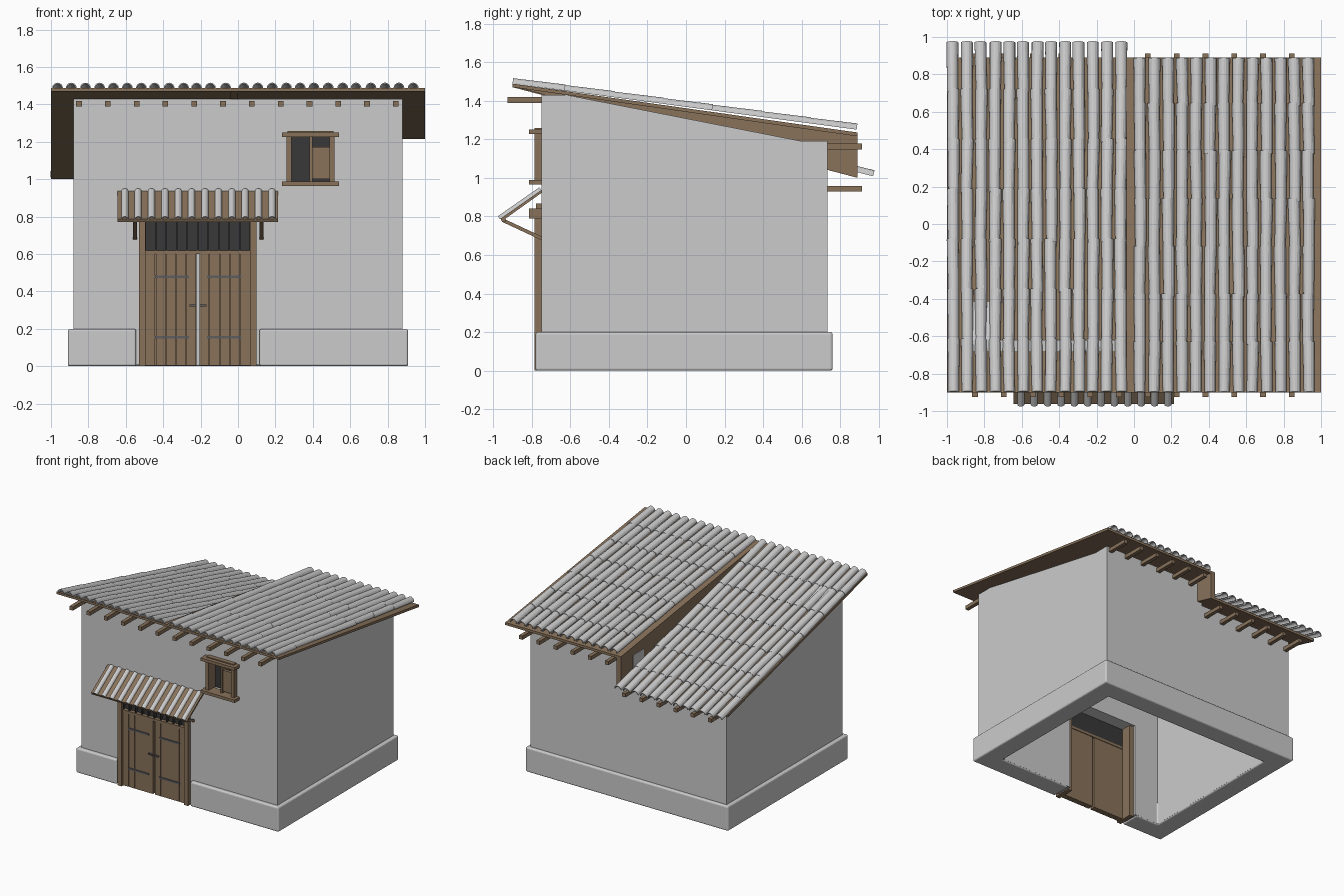
import bpy, bmesh, math, random

if "Cube" in bpy.data.objects:
    bpy.data.objects.remove(bpy.data.objects["Cube"])
random.seed(4)


def material(name, rgb):
    m = bpy.data.materials.new(name)
    m.diffuse_color = (*rgb, 1)
    m.use_nodes = True
    m.node_tree.nodes["Principled BSDF"].inputs["Base Color"].default_value = m.diffuse_color
    return m


WOOD = material("wood", (0.25, 0.17, 0.105))
DARK = material("dark_opening", (0.04, 0.04, 0.04))
IRON = material("iron", (0.11, 0.11, 0.12))


def finish(name, bm, mat=None):
    bmesh.ops.recalc_face_normals(bm, faces=bm.faces)
    me = bpy.data.meshes.new(name)
    bm.to_mesh(me)
    bm.free()
    ob = bpy.data.objects.new(name, me)
    bpy.context.collection.objects.link(ob)
    if mat:
        me.materials.append(mat)
    return ob


def prism(name, pts, axis, a, b, mat=None):
    """Extrude a 2D outline from a to b along x, y or z."""
    place = {"x": lambda p, t: (t, p[0], p[1]),
             "y": lambda p, t: (p[0], t, p[1]),
             "z": lambda p, t: (p[0], p[1], t)}[axis]
    bm = bmesh.new()
    lo = [bm.verts.new(place(p, a)) for p in pts]
    hi = [bm.verts.new(place(p, b)) for p in pts]
    bm.faces.new(lo)
    bm.faces.new(hi)
    for i in range(len(pts)):
        j = (i + 1) % len(pts)
        bm.faces.new((lo[i], lo[j], hi[j], hi[i]))
    return finish(name, bm, mat)


def box(name, x0, x1, y0, y1, z0, z1, mat=None):
    return prism(name, [(x0, y0), (x1, y0), (x1, y1), (x0, y1)], "z", z0, z1, mat)


def tiles(name, xs, start, end, r, count, jitter=0.0, thick=0.006):
    """Rows of overlapping half-round tiles running from start to end, given as (y, z)."""
    bm = bmesh.new()
    dy, dz = end[0] - start[0], end[1] - start[1]
    length = math.hypot(dy, dz)
    ny, nz = -dz / length, dy / length
    if nz < 0:
        ny, nz = -ny, -nz
    n = 8
    for x in xs:
        for k in range(count):
            off = [random.uniform(-jitter, jitter) for _ in range(2)]
            rings = []
            for e in (0, 1):
                t = min((k + e * (1.06 if count > 1 else 1)) / count, 1)
                rad = r * (0.9 + 0.1 * e) if count > 1 else r
                arc = [(rad, math.pi * i / n) for i in range(n + 1)]
                arc += [(rad - thick, math.pi * i / n) for i in range(n, -1, -1)]
                ring = []
                for q, ang in arc:
                    h = q * math.sin(ang)
                    ring.append(bm.verts.new((x + off[e] + q * math.cos(ang),
                                              start[0] + dy * t + ny * h,
                                              start[1] + dz * t + nz * h)))
                rings.append(ring)
            m = len(rings[0])
            for i in range(m):
                j = (i + 1) % m
                bm.faces.new((rings[0][i], rings[0][j], rings[1][j], rings[1][i]))
            for ring in rings:
                for i in range(n):
                    bm.faces.new((ring[i], ring[i + 1], ring[m - 2 - i], ring[m - 1 - i]))
    return finish(name, bm)


# Plinth: ring with a gap at the door
plinth = prism("plinth", [(-.545, -.78), (-.91, -.78), (-.91, .76), (.91, .76), (.91, -.78),
                          (.115, -.78), (.115, -.62), (.75, -.62), (.75, .6), (-.75, .6),
                          (-.75, -.62), (-.545, -.62)], "z", 0, .2)
bev = plinth.modifiers.new("round", "BEVEL")
bev.width, bev.segments = .012, 3

# Walls, with the door notch in the outline and a cut window
front = prism("front_wall", [(-.88, .01), (-.53, .01), (-.53, .77), (.10, .77), (.10, .01),
                             (.88, .01), (.88, 1.43), (-.88, 1.43)], "y", -.75, -.62)
cutter = box("window_cutter", .28, .495, -.9, -.5, .98, 1.23)
cut = front.modifiers.new("window", "BOOLEAN")
cut.object, cut.operation, cut.solver = cutter, "DIFFERENCE", "EXACT"
bpy.context.view_layer.objects.active = front
bpy.ops.object.modifier_apply(modifier="window")
bpy.data.objects.remove(cutter)
prism("right_wall", [(-.62, .01), (.6, .01), (.6, 1.19), (-.62, 1.43)], "x", .75, .88)
prism("left_wall", [(-.62, .01), (.6, .01), (.6, 1.02), (-.62, 1.43)], "x", -.88, -.75)
prism("back_wall", [(-.88, .01), (.88, .01), (.88, 1.19), (-.045, 1.19), (-.045, 1.02),
                    (-.88, 1.02)], "y", .6, .735)

# Two roof decks of different pitch and the wedge board closing the step
prism("right_roof_deck", [(-.9, 1.47), (.89, 1.215), (.89, 1.235), (-.9, 1.488)],
      "x", -.04, 1, WOOD)
prism("left_roof_deck", [(-.9, 1.47), (.89, 1.0), (.89, 1.02), (-.9, 1.488)],
      "x", -1, -.04, WOOD)
prism("roof_step_board", [(-.9, 1.475), (.89, 1.0), (.89, 1.22)], "x", -.04, 0, WOOD)

# Roof tiles
tiles("right_roof_tiles", [.033 + .075 * i for i in range(13)],
      (-.9, 1.488), (.885, 1.25), .032, 7, .004)
tiles("left_roof_tiles", [-.967 + .0748 * i for i in range(13)],
      (-.9, 1.488), (.97, 1.008), .032, 7, .004)

# Rafter ends
for i in range(12):
    x = -.85 + .154 * i
    box("front_rafter", x - .015, x + .015, -.925, -.62, 1.388, 1.418, WOOD)
    z = 1.148 if x > 0 else .928
    box("back_rafter", x - .015, x + .015, .6, .912, z, z + .03, WOOD)

# Door frame, lintel and barred transom
box("left_door_jamb", -.53, -.495, -.785, -.64, 0, .79, WOOD)
box("right_door_jamb", .065, .10, -.785, -.64, 0, .79, WOOD)
box("door_lintel", -.56, .13, -.815, -.74, .79, .842, WOOD)
box("lintel_cap", -.53, .10, -.778, -.74, .842, .868, WOOD)
box("transom_rail", -.495, .065, -.775, -.72, .6, .62, WOOD)
box("transom_panel", -.495, .065, -.745, -.725, .62, .77, DARK)
for i in range(11):
    x = -.495 + .056 * i
    box("transom_bar", x - .004, x + .004, -.77, -.745, .62, .77, DARK)

# Plank doors with strap hinges and handles
for x0 in (-.495, -.207):
    for i in range(5):
        x = x0 + .0545 * i
        box("door_plank", x + .001, x + .0525, -.77, -.74, .005, .6, WOOD)
    box("door_backing", x0, x0 + .2725, -.745, -.725, .005, .6, WOOD)
for s in (-1, 1):
    xc = -.2135
    for z in (.155, .478):
        x0, x1 = sorted((xc + s * .048, xc + s * .232))
        box("strap_hinge", x0, x1, -.777, -.768, z - .007, z + .007, IRON)
    x0, x1 = sorted((xc + s * .008, xc + s * .045))
    box("door_handle", x0, x1, -.785, -.768, .32, .331, IRON)

# Door canopy with tiles, edge beam and braces
prism("canopy_deck", [(-.745, .925), (-.745, .94), (-.962, .788), (-.955, .775)],
      "x", -.645, .215, WOOD)
box("canopy_edge", -.645, .215, -.955, -.935, .772, .79, WOOD)
tiles("canopy_tiles", [-.605 + .0715 * i for i in range(12)],
      (-.75, .935), (-.965, .785), .019, 1, 0, .004)
for x in (-.55, .125):
    prism("canopy_brace", [(-.95, .79), (-.95, .77), (-.74, .672), (-.74, .692)],
          "x", x - .011, x + .011, WOOD)

# Window frame, dark interior and half shutter
box("window_head", .235, .54, -.815, -.72, 1.226, 1.25, WOOD)
box("window_head_cap", .265, .51, -.785, -.74, 1.25, 1.258, WOOD)
box("window_sill", .235, .54, -.815, -.72, .965, .988, WOOD)
for x in (.26, .488):
    box("window_jamb", x, x + .027, -.785, -.66, .985, 1.228, WOOD)
box("window_mullion", .383, .397, -.77, -.7, .985, 1.228, WOOD)
box("window_interior", .28, .495, -.7, -.68, .985, 1.228, DARK)
box("window_shutter", .397, .488, -.76, -.735, 1.0, 1.172, WOOD)
